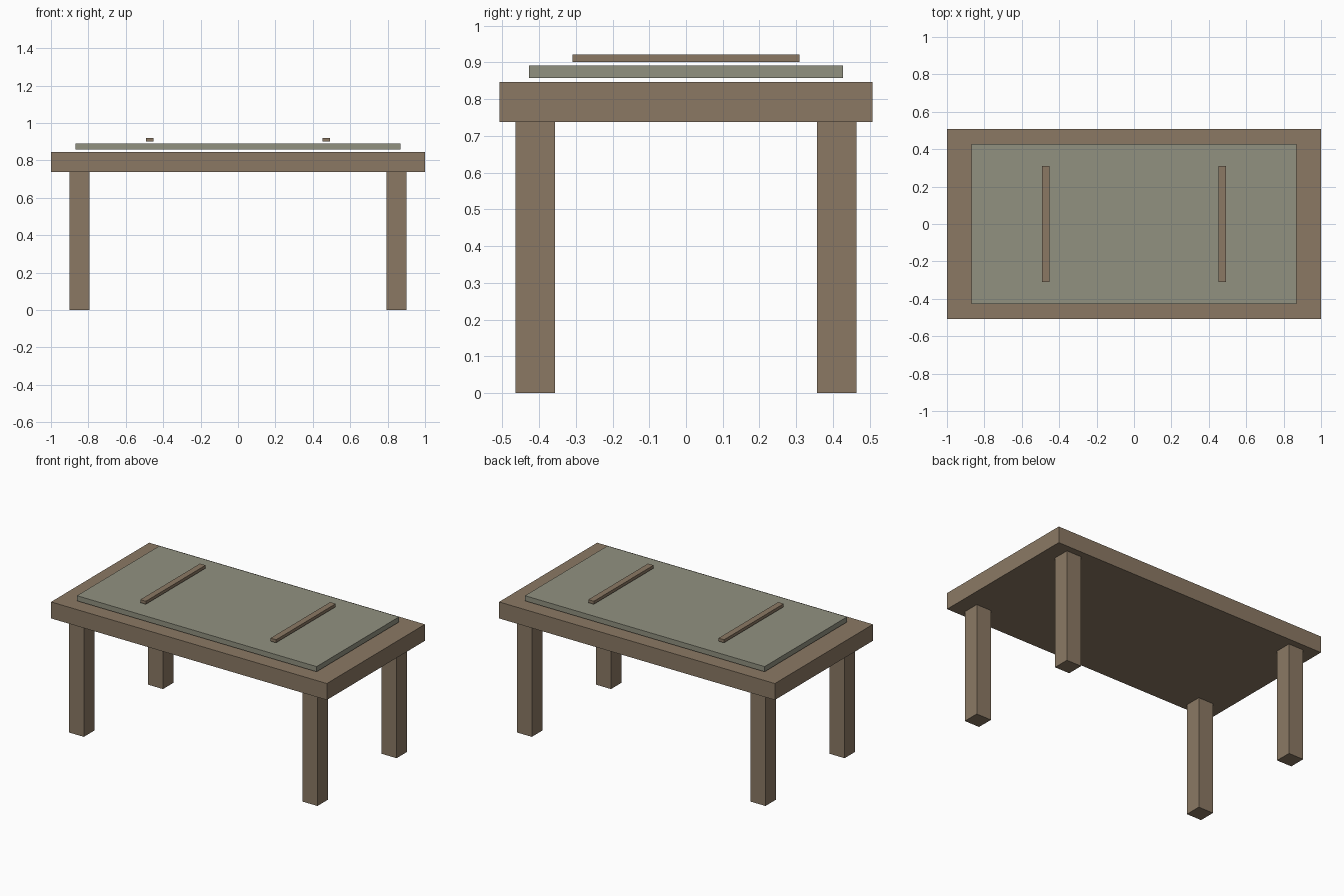
import bpy
import bmesh
from mathutils import Vector

if "Cube" in bpy.data.objects:
    bpy.data.objects.remove(bpy.data.objects["Cube"])


def linear(c):
    c /= 255
    return c / 12.92 if c <= 0.04045 else ((c + 0.055) / 1.055) ** 2.4


def material(name, rgb):
    m = bpy.data.materials.new(name)
    m.diffuse_color = (*[linear(c) for c in rgb], 1)
    m.use_nodes = True
    m.node_tree.nodes["Principled BSDF"].inputs["Base Color"].default_value = m.diffuse_color
    return m


def box(name, low, high, mat):
    """Axis-aligned box between two corners, with its origin at the centre."""
    low, high = Vector(low), Vector(high)
    bm = bmesh.new()
    bmesh.ops.create_cube(bm, size=1)
    bmesh.ops.scale(bm, vec=high - low, verts=bm.verts)
    mesh = bpy.data.meshes.new(name)
    bm.to_mesh(mesh)
    bm.free()
    mesh.materials.append(mat)
    obj = bpy.data.objects.new(name, mesh)
    obj.location = (low + high) / 2
    bpy.context.collection.objects.link(obj)
    return obj


wood = material("brown wood", (139, 121, 100))
slate = material("grey green panel", (145, 145, 128))

# Table top, and the panel and battens lying just above it
box("table_top", (-1, -0.508, 0.738), (1, 0.508, 0.846), wood)
box("top_panel", (-0.869, -0.427, 0.857), (0.869, 0.427, 0.891), slate)
for side, sx in (("left", -1), ("right", 1)):
    x = 0.472 * sx
    box(f"{side}_batten", (x - 0.02, -0.309, 0.901), (x + 0.02, 0.309, 0.921), wood)

    # Legs
    for end, sy in (("front", -1), ("back", 1)):
        lx, ly = 0.847 * sx, 0.41 * sy
        box(f"{end}_{side}_leg", (lx - 0.054, ly - 0.054, 0),
            (lx + 0.054, ly + 0.054, 0.738), wood)
